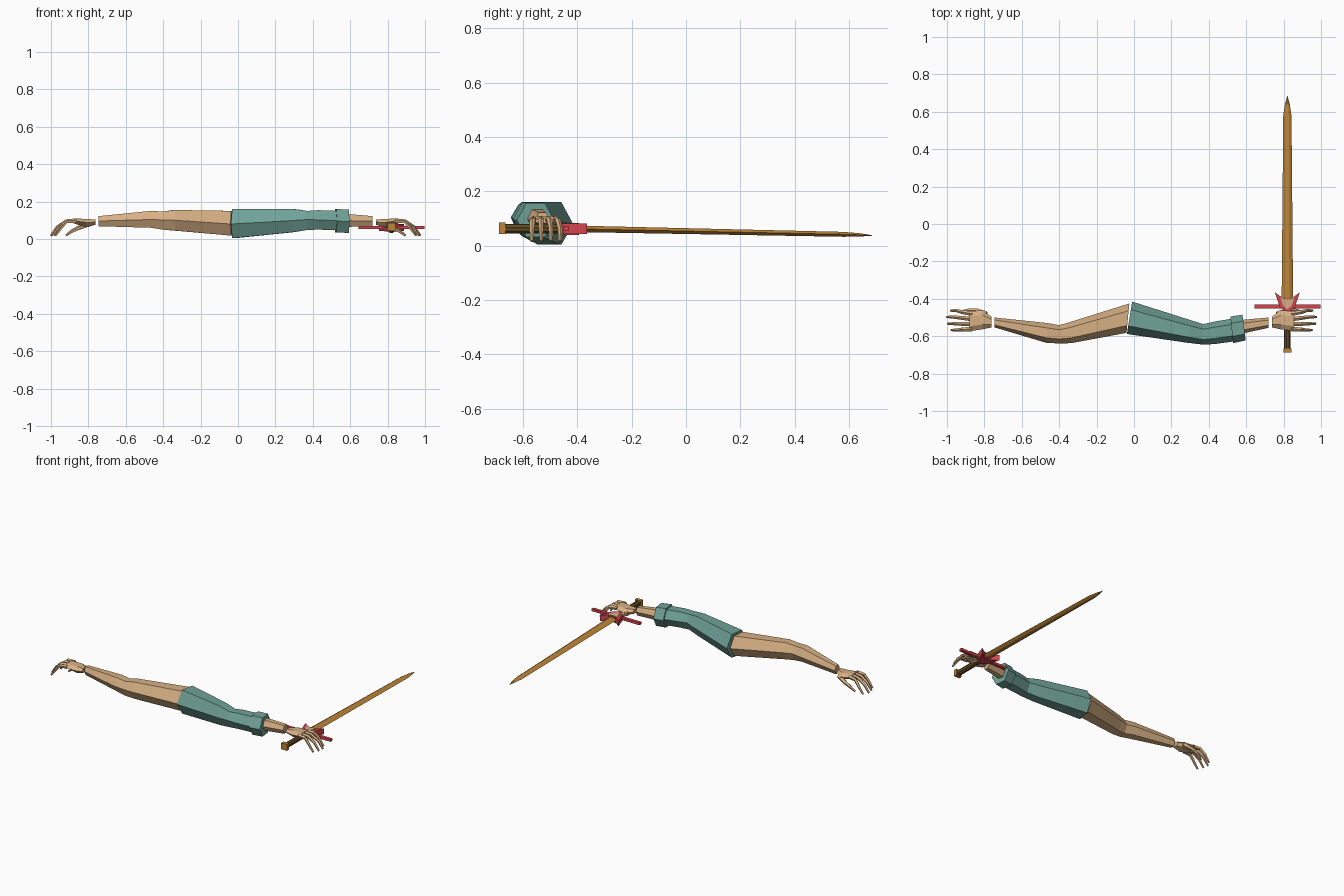
import bpy, bmesh, math
from mathutils import Vector

if "Cube" in bpy.data.objects:
    bpy.data.objects.remove(bpy.data.objects["Cube"])


def material(name, rgb):
    m = bpy.data.materials.new(name)
    lin = [(c / 255 / 12.92) if c < 10 else ((c / 255 + 0.055) / 1.055) ** 2.4 for c in rgb]
    m.diffuse_color = (*lin, 1)
    m.use_nodes = True
    m.node_tree.nodes["Principled BSDF"].inputs["Base Color"].default_value = m.diffuse_color
    return m


SKIN = material("skin", (215, 176, 132))
TEAL = material("teal_cloth", (112, 162, 151))
GOLD = material("gold_brown", (190, 134, 56))
GRIP = material("dark_grip", (98, 76, 36))
RED = material("red", (212, 68, 78))

MIRROR = -0.025  # left x = MIRROR - right x


def loft(name, rings, mat, left=False):
    """Skin a closed solid over rings of equal point count."""
    bm = bmesh.new()
    vs = [[bm.verts.new((MIRROR - p[0] if left else p[0], p[1], p[2])) for p in r] for r in rings]
    n = len(vs[0])
    for a, b in zip(vs, vs[1:]):
        for i in range(n):
            j = (i + 1) % n
            bm.faces.new((a[i], a[j], b[j], b[i]))
    bm.faces.new(vs[0])
    bm.faces.new(vs[-1])
    bmesh.ops.recalc_face_normals(bm, faces=bm.faces)
    me = bpy.data.meshes.new(name)
    bm.to_mesh(me)
    bm.free()
    me.materials.append(mat)
    ob = bpy.data.objects.new(name, me)
    bpy.context.collection.objects.link(ob)
    return ob


def hexagon(xb, yb, xf, yf, zt, zb, zm):
    """Six-sided limb section from its back and front corners."""
    def at(t, z):
        return (xb + (xf - xb) * t, yb + (yf - yb) * t, z)
    return [at(0, zm), at(.25, zt), at(.75, zt), at(1, zm), at(.75, zb), at(.25, zb)]


def tube(name, path, radii, mat, left=False, n=5):
    """Tapered tube along a path."""
    pts = [Vector(p) for p in path]
    rings = []
    for i, p in enumerate(pts):
        d = (pts[min(i + 1, len(pts) - 1)] - pts[max(i - 1, 0)]).normalized()
        s = d.cross(Vector((0, 0, 1))).normalized()
        u = s.cross(d)
        ang = [2 * math.pi * (k + .25) / n for k in range(n)]
        rings.append([p + (s * math.cos(a) + u * math.sin(a)) * radii[i] for a in ang])
    return loft(name, rings, mat, left)


def box(name, c, s, mat):
    x, y, z = c
    a, b, h = (v / 2 for v in s)
    return loft(name, [[(x - a, yy, z - h), (x + a, yy, z - h), (x + a, yy, z + h), (x - a, yy, z + h)]
                       for yy in (y - b, y + b)], mat)


# Bare arm
loft("bare_arm", [hexagon(.0, -.425, .015, -.582, .15, .018, .08),
                  hexagon(.325, -.527, .31, -.637, .155, .045, .10),
                  hexagon(.375, -.541, .375, -.639, .146, .05, .102),
                  hexagon(.435, -.53, .445, -.635, .15, .06, .104),
                  hexagon(.72, -.50, .72, -.553, .122, .068, .096)], SKIN, left=True)

# Sleeve, cuff and the forearm that comes out of it
loft("sleeve", [hexagon(-.01, -.415, -.038, -.588, .16, .004, .08),
                hexagon(.30, -.513, .285, -.635, .161, .036, .098),
                hexagon(.37, -.535, .37, -.645, .15, .048, .104),
                hexagon(.43, -.522, .43, -.642, .154, .05, .102),
                hexagon(.53, -.505, .54, -.627, .15, .046, .097)], TEAL)
loft("cuff", [hexagon(.515, -.495, .53, -.637, .16, .034, .095),
              hexagon(.58, -.485, .597, -.622, .157, .033, .094)], TEAL)
loft("right_forearm", [hexagon(.55, -.515, .56, -.59, .136, .064, .098),
                       hexagon(.72, -.50, .72, -.555, .122, .068, .096)], SKIN)

# Hands: palm, four curled fingers and a thumb on the back side
for side, left in (("left", True), ("right", False)):
    loft(side + "_palm", [hexagon(.738, -.495, .738, -.553, .104, .076, .09),
                          hexagon(.785, -.461, .785, -.563, .107, .062, .088),
                          hexagon(.855, -.467, .855, -.573, .11, .084, .097)], SKIN, left)
    for i, (y0, y1, tip) in enumerate(((-.480, -.463, .955), (-.508, -.497, .975),
                                       (-.535, -.533, .97), (-.561, -.567, .952))):
        ym = (y0 + y1) / 2
        tube(f"{side}_finger_{i + 1}",
             [(.84, y0, .097), (.892, ym, .094), (tip - .033, y1, .062), (tip, y1, .017)],
             [.013, .011, .009, .006], SKIN, left)
    tube(side + "_thumb", [(.765, -.482, .082), (.82, -.463, .062), (.862, -.462, .042), (.895, -.467, .018)],
         [.016, .013, .010, .006], SKIN, left)

# Sword: blade slopes slightly down towards its tip
CX = .82
blade = []
for y, w, z, t in ((-.44, .031, .063, .012), (.58, .022, .042, .009), (.64, .013, .040, .006), (.685, .001, .038, .001)):
    blade.append([(CX + sx * w, y, z + sz * t) for sx, sz in
                  ((-1, 0), (-.35, 1), (.35, 1), (1, 0), (.35, -1), (-.35, -1))])
loft("blade", blade, GOLD)
tube("grip", [(CX, -.67, .063), (CX, -.44, .063)], [.018, .018], GRIP, n=8)
box("pommel", (CX, -.676, .064), (.042, .023, .042), GOLD)

# Cross guard with a winged shield at its centre
box("cross_guard", (CX, -.441, .062), (.352, .02, .016), RED)


def shield(name, outline, z0, z1, mat):
    return loft(name, [[(CX + x, y, z) for x, y in outline] for z in (z0, z1)], mat)


half = [(.026, -.395), (.067, -.365), (.040, -.445)]
outline = half + [(0, -.477)] + [(-x, y) for x, y in reversed(half)]
shield("guard_shield", outline, .043, .081, RED)
inner = [(0, -.402), (.038, -.393), (.022, -.438), (0, -.456), (-.022, -.438), (-.038, -.393)]
shield("shield_plate_top", inner, .079, .084, SKIN)
shield("shield_plate_bottom", inner, .040, .045, RED)
